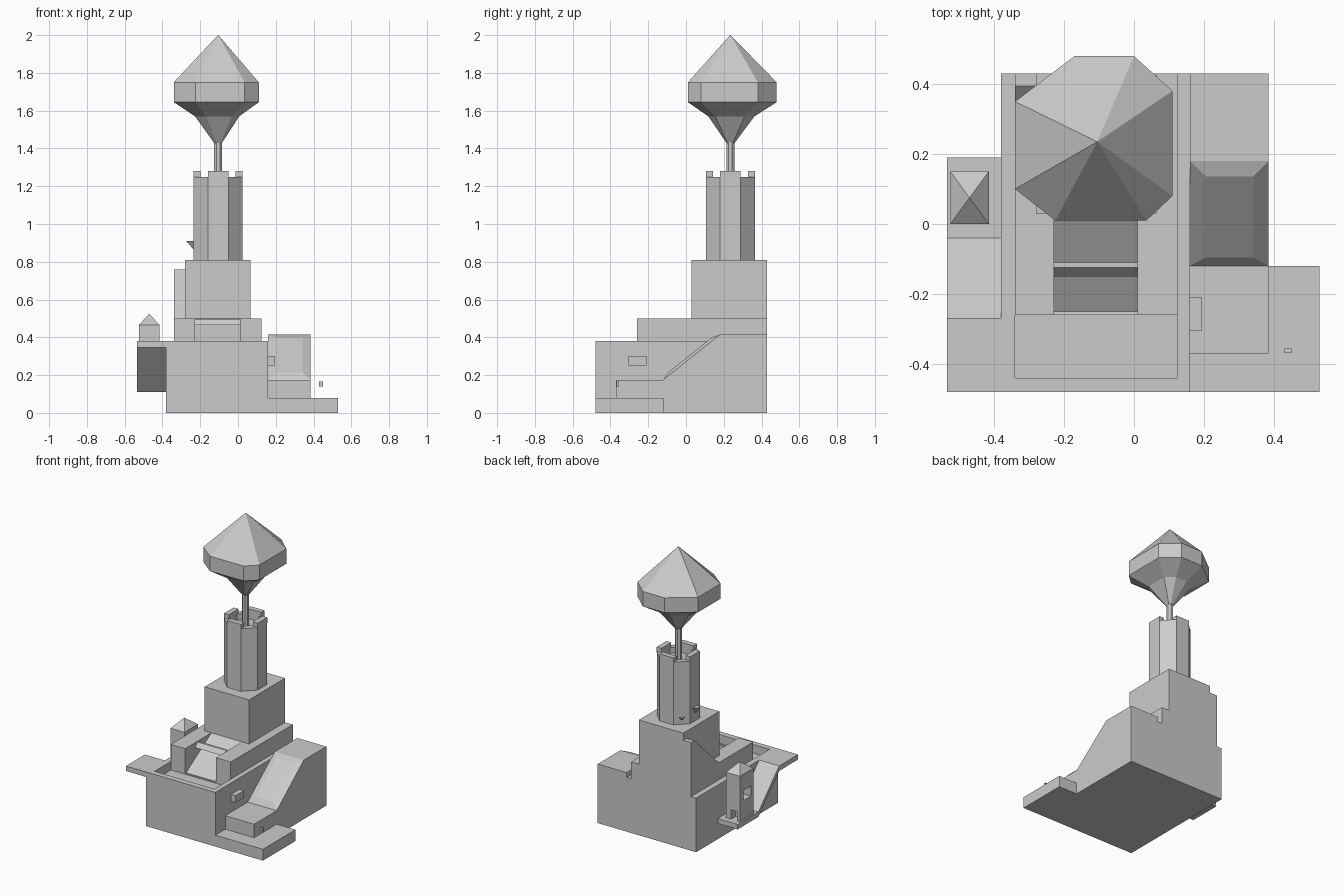
import bpy, bmesh, math
from mathutils import Vector, Matrix

cube = bpy.data.objects.get("Cube")
if cube:
    bpy.data.objects.remove(cube, do_unlink=True)

stone = bpy.data.materials.new("stone_grey")
stone.use_nodes = True
GREY = (0.6, 0.6, 0.6, 1)
stone.diffuse_color = GREY
stone.node_tree.nodes["Principled BSDF"].inputs["Base Color"].default_value = GREY


def finish(name, bm):
    bmesh.ops.recalc_face_normals(bm, faces=bm.faces)
    mesh = bpy.data.meshes.new(name)
    bm.to_mesh(mesh)
    bm.free()
    mesh.materials.append(stone)
    ob = bpy.data.objects.new(name, mesh)
    bpy.context.scene.collection.objects.link(ob)
    return ob


def loft(name, rings):
    """Join equal rings of points into a closed solid."""
    bm = bmesh.new()
    rows = [[bm.verts.new(p) for p in ring] for ring in rings]
    n = len(rows[0])
    for a, b in zip(rows, rows[1:]):
        for i in range(n):
            j = (i + 1) % n
            bm.faces.new((a[i], a[j], b[j], b[i]))
    bm.faces.new(rows[0][::-1])
    bm.faces.new(rows[-1])
    return finish(name, bm)


def box(name, x, y, z):
    return loft(name, [[(x[0], y[0], h), (x[1], y[0], h),
                        (x[1], y[1], h), (x[0], y[1], h)] for h in z])


def prism(name, x, profile):
    """Side profile in y and z, extruded along x."""
    return loft(name, [[(h, y, z) for y, z in profile] for h in x])


def octagon(cx, cy, apothem, z):
    r = apothem / math.cos(math.pi / 8)
    return [(cx + r * math.cos((i + 0.5) * math.pi / 4),
             cy + r * math.sin((i + 0.5) * math.pi / 4), z) for i in range(8)]


def cut(target, *cutters):
    for c in cutters:
        mod = target.modifiers.new("cut_" + c.name, 'BOOLEAN')
        mod.operation = 'DIFFERENCE'
        mod.solver = 'EXACT'
        mod.object = c
        c.hide_render = True
        c.hide_viewport = True
        c.display_type = 'WIRE'


# Main block with sunken front yard and a stair slope running up from it
main = box("main_block", (-.38, .16), (-.48, .43), (0, .38))
terrace = box("terrace", (-.34, .125), (-.26, .43), (.38, .50))
yard = box("yard_cutter", (-.34, .125), (-.44, -.26), (.32, .45))
stair = prism("stair_cutter", (-.228, .01),
              [(-.27, .33), (-.25, .327), (.03, .5), (.03, .55), (-.27, .55)])
cut(main, yard, stair)
cut(terrace, stair)
prism("stair_beam", (-.228, .01),
      [(-.15, .465), (-.125, .495), (-.11, .495), (-.11, .465)])

# Upper keep and its sloped side buttress
box("keep", (-.28, .065), (.03, .43), (.50, .81))
prism("keep_buttress", (-.34, -.28),
      [(.12, .5), (.395, .76), (.43, .76), (.43, .5)])

# Left side wing: low step, ramp house with raised panel, small fittings
box("side_step", (.16, .53), (-.48, -.12), (0, .08))
ramp = prism("side_ramp", (.16, .385),
             [(-.37, .08), (-.37, .175), (-.12, .175), (.18, .415),
              (.43, .415), (.43, 0), (-.12, 0), (-.12, .08)])
bm = bmesh.new()
bm.from_mesh(ramp.data)
bm.normal_update()
slope = [f for f in bm.faces if f.normal.z > .5 and f.normal.y < -.3]
bmesh.ops.inset_individual(bm, faces=slope, thickness=.062, depth=.015)
bm.to_mesh(ramp.data)
bm.free()
box("wall_block", (.16, .195), (-.305, -.21), (.25, .30))
box("small_block", (.43, .45), (-.368, -.356), (.14, .165))

# Right side gallery: deck, sloping walk and lower landing
prism("gallery", (-.535, -.38),
      [(-.48, .38), (-.27, .38), (-.04, .145), (.19, .145),
       (.19, .11), (-.04, .11), (-.27, .345), (-.48, .345)])

# Turret on the landing, with window and doorway
turret = box("turret", (-.525, -.415), (0, .15), (.145, .465))
cut(turret,
    box("window_cutter", (-.56, -.46), (.03, .11), (.28, .35)),
    box("door_cutter", (-.505, -.455), (.10, .20), (.13, .21)))
bm = bmesh.new()
base = [bm.verts.new((x, y, .465)) for x, y in
        ((-.525, 0), (-.415, 0), (-.415, .15), (-.525, .15))]
tip = bm.verts.new((-.47, .075, .525))
bm.faces.new(base)
for i in range(4):
    bm.faces.new((base[i], base[(i + 1) % 4], tip))
finish("turret_roof", bm)

# Octagonal tower, hollow at the top, with four merlons
CX, CY = -.105, .235
tower = loft("tower", [octagon(CX, CY, .13, z) for z in (.81, 1.25)])
cut(tower, loft("tower_cutter", [octagon(CX, CY, .093, z) for z in (1.21, 1.3)]))
for i, side in enumerate(("left", "back", "right", "front")):
    merlon = box("merlon_" + side, (.093, .13), (-.054, .054), (1.24, 1.28))
    merlon.data.transform(Matrix.Translation((CX, CY, 0))
                          @ Matrix.Rotation(i * math.pi / 2, 4, 'Z'))


# Pointed brackets on the tower walls
def bracket(name, angle, reach, width, z0, z1):
    bm = bmesh.new()
    pts = [(.125, -width, z1), (.125, width, z1),
           (.13 + reach, 0, z1), (.125, 0, z0)]
    v = [bm.verts.new(p) for p in pts]
    for tri in ((0, 1, 2), (0, 2, 3), (2, 1, 3), (1, 0, 3)):
        bm.faces.new([v[k] for k in tri])
    ob = finish(name, bm)
    ob.data.transform(Matrix.Translation((CX, CY, 0))
                      @ Matrix.Rotation(angle, 4, 'Z'))


bracket("side_bracket", math.pi, .04, .035, .86, .91)
bracket("back_bracket", math.pi * .75, .025, .025, .835, .86)

# Mast and faceted crown
loft("mast", [octagon(CX, CY, .021, z) for z in (1.2, 1.45)])
outline = [(-.225, .01), (.035, .01), (.11, .08), (.11, .38),
           (0, .48), (-.17, .48), (-.34, .35), (-.34, .10)]
centre = Vector((CX, CY))
rings = []
for scale, z in ((.095, 1.43), (.52, 1.57), (1, 1.645), (1, 1.75), (.005, 2.0)):
    rings.append([(*(centre + (Vector(p) - centre) * scale), z) for p in outline])
loft("crown", rings)
